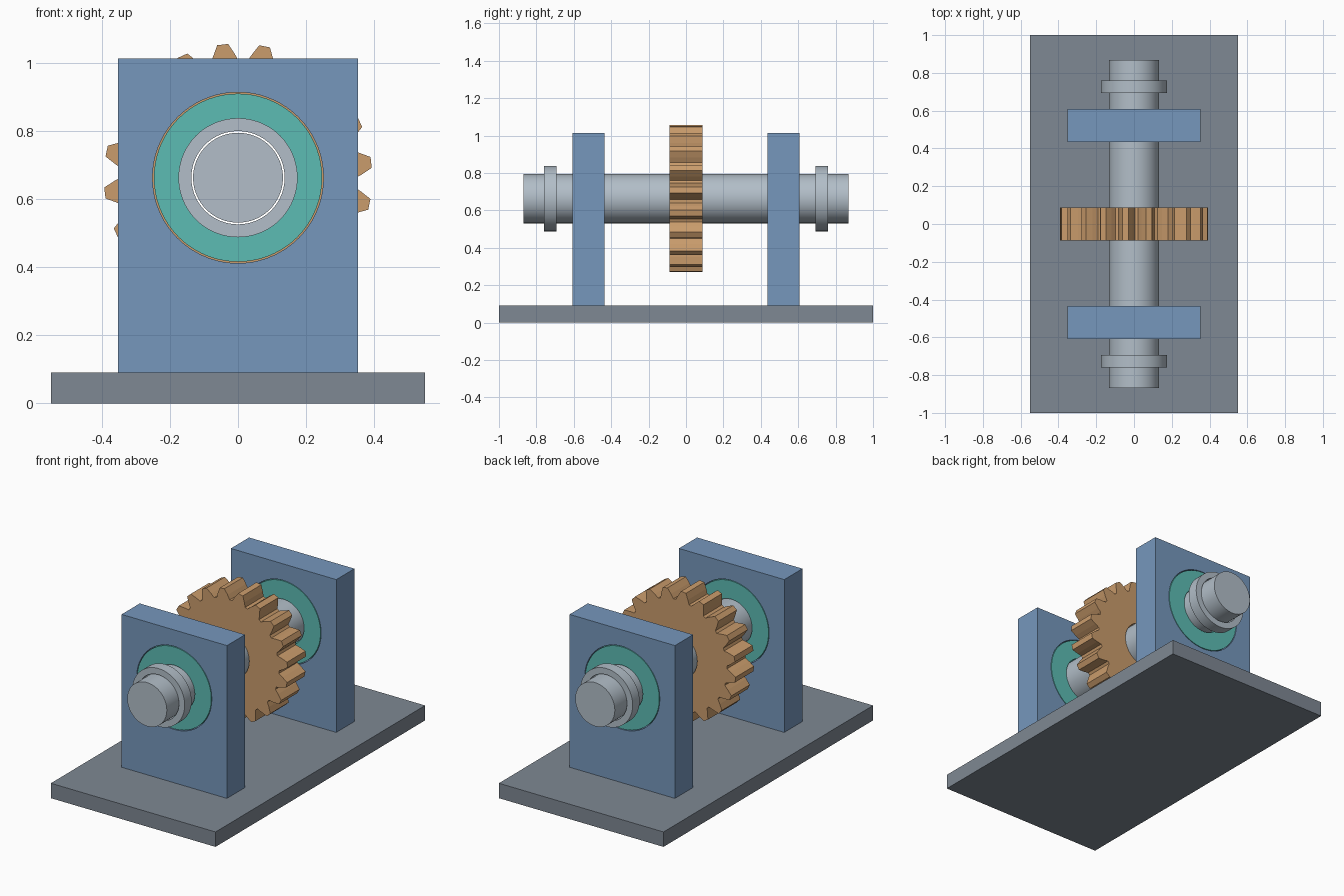
import bpy, bmesh, math
from mathutils import Matrix

if "Cube" in bpy.data.objects:
    bpy.data.objects.remove(bpy.data.objects["Cube"])

AXIS_Z = 0.663      # height of the shaft axis
BORE = 0.137        # clearance bore around the shaft


def material(name, rgb):
    lin = [((c / 255 + 0.055) / 1.055) ** 2.4 for c in rgb]
    m = bpy.data.materials.new(name)
    m.diffuse_color = (*lin, 1)
    m.use_nodes = True
    m.node_tree.nodes["Principled BSDF"].inputs["Base Color"].default_value = m.diffuse_color
    return m


BLUE = material("blue paint", (118, 151, 188))
TEAL = material("teal", (92, 188, 180))
BRONZE = material("bronze", (202, 156, 108))
STEEL = material("light steel", (178, 190, 200))
GREY = material("dark grey", (126, 136, 147))


def circle(r, n=72):
    return [(r * math.cos(2 * math.pi * i / n), AXIS_Z + r * math.sin(2 * math.pi * i / n))
            for i in range(n)]


def rect(x, z0, z1):
    return [(-x, z0), (x, z0), (x, z1), (-x, z1)]


def extrude(name, loops, y0, y1, mat, smooth=True):
    """Fill an XZ outline (later loops are holes) and extrude it along Y."""
    cu = bpy.data.curves.new(name, 'CURVE')
    cu.dimensions = '2D'
    cu.fill_mode = 'BOTH'
    cu.extrude = (y1 - y0) / 2
    for pts in loops:
        sp = cu.splines.new('POLY')
        sp.points.add(len(pts) - 1)
        for p, (x, z) in zip(sp.points, pts):
            p.co = (x, z, 0, 1)
        sp.use_cyclic_u = True
    ob = bpy.data.objects.new(name, cu)
    bpy.context.collection.objects.link(ob)
    bpy.ops.object.select_all(action='DESELECT')
    ob.select_set(True)
    bpy.context.view_layer.objects.active = ob
    bpy.ops.object.convert(target='MESH')
    ob = bpy.context.object
    bm = bmesh.new()
    bm.from_mesh(ob.data)
    bmesh.ops.remove_doubles(bm, verts=bm.verts, dist=1e-5)
    bm.transform(Matrix.Translation((0, (y0 + y1) / 2, 0)) @ Matrix.Rotation(math.pi / 2, 4, 'X'))
    bmesh.ops.recalc_face_normals(bm, faces=bm.faces)
    bm.to_mesh(ob.data)
    bm.free()
    ob.data.materials.clear()
    ob.data.materials.append(mat)
    if smooth:
        bpy.ops.object.shade_smooth_by_angle(angle=math.radians(30))
    else:
        bpy.ops.object.shade_flat()
    return ob


def gear_outline(teeth=20, phase=96.55):
    # half angle in degrees and radius along one tooth
    tooth = [(-7.6, 0.335), (-5.3, 0.361), (-2.35, 0.394),
             (2.35, 0.394), (5.3, 0.361), (7.6, 0.335)]
    pts = []
    for i in range(teeth):
        for da, r in tooth:
            a = math.radians(phase + i * 360 / teeth + da)
            pts.append((r * math.cos(a), AXIS_Z + r * math.sin(a)))
    return pts


# Base plate, shaft and gear
extrude("base_plate", [rect(0.55, 0, 0.09)], -1, 1, GREY, False)
extrude("shaft", [circle(0.132)], -0.868, 0.868, STEEL)
extrude("gear", [gear_outline(), circle(BORE)], -0.088, 0.088, BRONZE, False)

# Supports, bearings and retaining collars at both ends
for side, s in (("front", -1), ("back", 1)):
    def span(a, b):
        return sorted((s * a, s * b))
    extrude(side + "_support", [rect(0.352, 0.09, 1.013), circle(0.251)], *span(0.435, 0.608), BLUE)
    extrude(side + "_bearing", [circle(0.247), circle(BORE)], *span(0.435, 0.608), TEAL)
    extrude(side + "_collar", [circle(0.175), circle(BORE)], *span(0.693, 0.759), STEEL)
